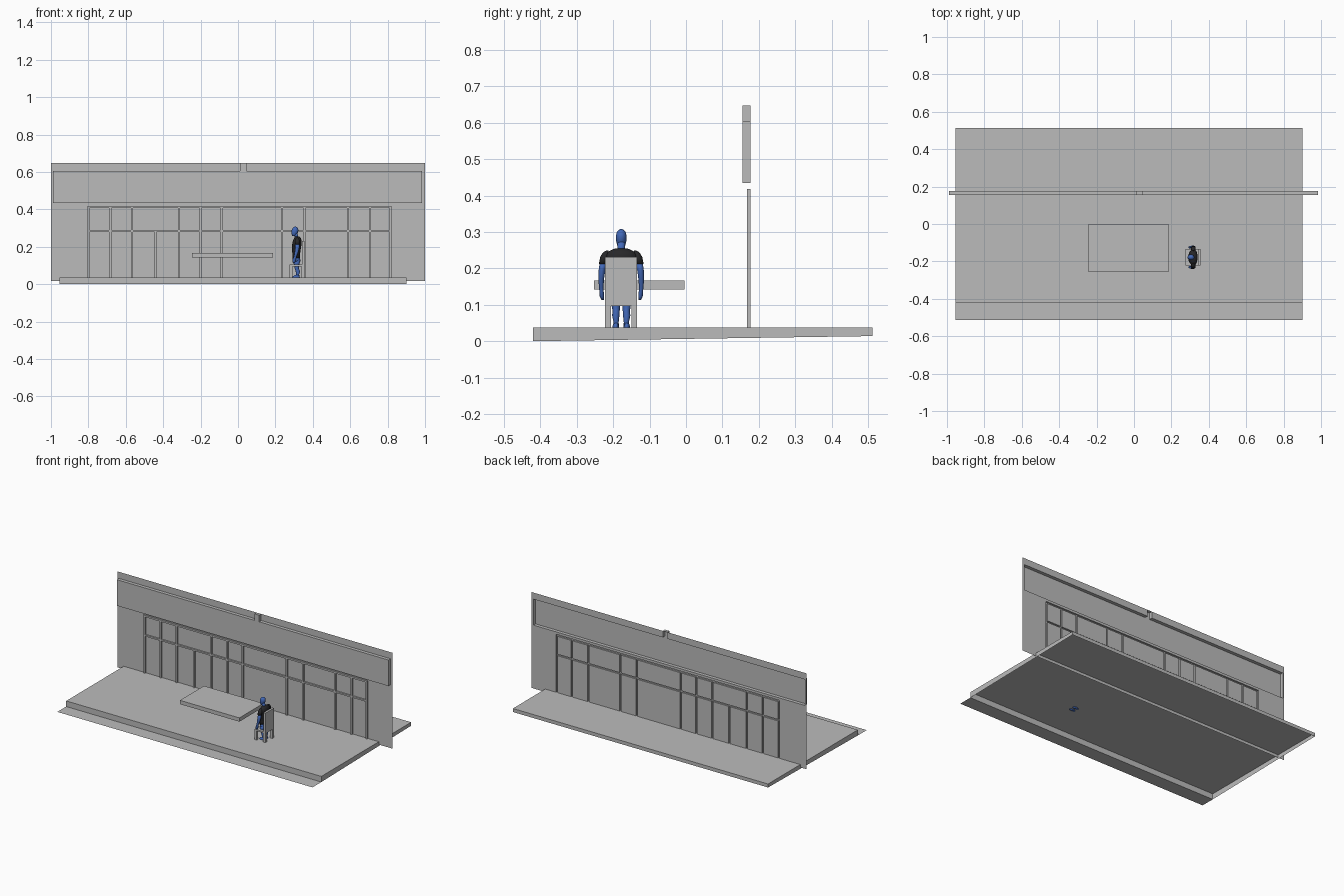
import bpy, bmesh, math


def material(name, rgb):
    m = bpy.data.materials.new(name)
    m.diffuse_color = (*rgb, 1)
    return m


GREY = material("grey", (0.5, 0.5, 0.5))
BLUE = material("blue", (0.055, 0.14, 0.48))
BLACK = material("black", (0.02, 0.02, 0.022))


def finish(bm, name, mat, smooth=False):
    me = bpy.data.meshes.new(name)
    bm.to_mesh(me)
    bm.free()
    me.materials.append(mat)
    ob = bpy.data.objects.new(name, me)
    bpy.context.collection.objects.link(ob)
    if smooth:
        for p in me.polygons:
            p.use_smooth = True
    return ob


def box(name, x0, x1, y0, y1, z0, z1, mat=GREY):
    bm = bmesh.new()
    bmesh.ops.create_cube(bm, size=1)
    for v in bm.verts:
        v.co = (x0 if v.co.x < 0 else x1, y0 if v.co.y < 0 else y1,
                z0 if v.co.z < 0 else z1)
    return finish(bm, name, mat)


def loft(name, rings, mat, n=16):
    """Smooth capped tube through elliptical rings (x, y, z, rx, ry)."""
    bm = bmesh.new()
    loops = [[bm.verts.new((x + rx * math.cos(2 * math.pi * i / n),
                            y + ry * math.sin(2 * math.pi * i / n), z))
              for i in range(n)] for x, y, z, rx, ry in rings]
    for a, b in zip(loops, loops[1:]):
        for i in range(n):
            j = (i + 1) % n
            bm.faces.new((a[i], a[j], b[j], b[i]))
    bm.faces.new(loops[0])
    bm.faces.new(loops[-1])
    bmesh.ops.recalc_face_normals(bm, faces=bm.faces)
    return finish(bm, name, mat, True)


# Facade: one sheet whose bars, sign and top tab are pressed out to the front
WALL_Y, BAR, FLOOR = 0.177, 0.011, 0.037
raised = [(-0.99, 0.985, 0.434, 0.605, 0.022), (0.012, 0.045, 0.605, 0.648, 0.022),
          (-0.805, 0.82, 0.407, 0.418, 0.010), (-0.805, 0.82, 0.280, 0.290, 0.010)]
for x in (-0.80, -0.683, -0.567, -0.315, -0.20, -0.087, 0.235, 0.355, 0.587, 0.705, 0.815):
    raised.append((x - BAR / 2, x + BAR / 2, FLOOR, 0.418, 0.010))
raised.append((-0.44 - BAR / 2, -0.44 + BAR / 2, FLOOR, 0.290, 0.010))
xs = sorted({round(v, 4) for r in raised for v in r[:2]} | {-1.0, 1.0})
zs = sorted({round(v, 4) for r in raised for v in r[2:4]} | {0.018, 0.648})


def depth(i, k):
    if not (0 <= i < len(xs) - 1 and 0 <= k < len(zs) - 1):
        return 0.0
    x, z = (xs[i] + xs[i + 1]) / 2, (zs[k] + zs[k + 1]) / 2
    return max([r[4] for r in raised if r[0] < x < r[1] and r[2] < z < r[3]], default=0.0)


bm = bmesh.new()


def quad(*pts):
    bm.faces.new([bm.verts.new(p) for p in pts])


for i in range(len(xs)):
    for k in range(len(zs)):
        d, dl, db = depth(i, k), depth(i - 1, k), depth(i, k - 1)
        x, z, y = xs[i], zs[k], WALL_Y - d
        if i < len(xs) - 1 and k < len(zs) - 1:
            x1, z1 = xs[i + 1], zs[k + 1]
            quad((x, y, z), (x1, y, z), (x1, y, z1), (x, y, z1))
        if k < len(zs) - 1 and d != dl:
            yl, z1 = WALL_Y - dl, zs[k + 1]
            quad((x, yl, z), (x, y, z), (x, y, z1), (x, yl, z1))
        if i < len(xs) - 1 and d != db:
            yb, x1 = WALL_Y - db, xs[i + 1]
            quad((x, yb, z), (x1, yb, z), (x1, y, z), (x, y, z))
bmesh.ops.remove_doubles(bm, verts=bm.verts, dist=1e-5)
bmesh.ops.dissolve_limit(bm, angle_limit=0.01, verts=bm.verts, edges=bm.edges)
finish(bm, "shop_facade", GREY)

# Floor: shell open below, its lower rim rising to the back
floor = box("floor_shell", -0.955, 0.9, -0.42, 0.512, 0.0, FLOOR)
bm = bmesh.new()
bm.from_mesh(floor.data)
bmesh.ops.delete(bm, geom=[f for f in bm.faces if f.calc_center_median().z < 0.001],
                 context='FACES_ONLY')
for v in bm.verts:
    if v.co.z < 0.01 and v.co.y > 0:
        v.co.z = 0.014
bm.to_mesh(floor.data)
bm.free()

# Flat pavement strip in front of the floor
bm = bmesh.new()
quad((-0.955, -0.512, 0), (0.9, -0.512, 0), (0.9, -0.42, 0), (-0.955, -0.42, 0))
finish(bm, "pavement_strip", GREY)

# Table top
box("table_top", -0.245, 0.187, -0.253, -0.004, 0.142, 0.167)

# Chair
CY = -0.178
box("chair_back", 0.341, 0.355, CY - 0.044, CY + 0.044, 0.096, 0.231)
box("chair_seat", 0.275, 0.355, CY - 0.044, CY + 0.044, 0.096, 0.106)
for side, s in (("left", -1), ("right", 1)):
    ya, yb = sorted((CY + s * 0.044, CY + s * 0.028))
    box("chair_front_leg_" + side, 0.275, 0.291, ya, yb, FLOOR, 0.096)
    box("chair_back_leg_" + side, 0.339, 0.355, ya, yb, FLOOR, 0.096)

# Standing figure, facing -x
loft("figure_shirt", [(0.311, CY, 0.135, 0.020, 0.030), (0.311, CY, 0.155, 0.020, 0.030),
                      (0.312, CY, 0.185, 0.023, 0.035), (0.315, CY, 0.215, 0.025, 0.042),
                      (0.317, CY, 0.235, 0.023, 0.046), (0.318, CY, 0.246, 0.018, 0.036),
                      (0.316, CY, 0.255, 0.011, 0.017)], BLACK, 20)
loft("figure_hips", [(0.314, CY, 0.112, 0.014, 0.024), (0.313, CY, 0.125, 0.021, 0.031),
                     (0.311, CY, 0.145, 0.019, 0.0295)], BLUE, 20)
loft("figure_neck", [(0.315, CY, 0.245, 0.010, 0.011), (0.308, CY, 0.272, 0.010, 0.010)], BLUE)
loft("figure_head", [(0.297, CY, 0.257, 0.007, 0.006), (0.300, CY, 0.263, 0.012, 0.011),
                     (0.303, CY, 0.275, 0.017, 0.014), (0.305, CY, 0.288, 0.018, 0.015),
                     (0.306, CY, 0.299, 0.015, 0.0125), (0.306, CY, 0.305, 0.009, 0.008),
                     (0.306, CY, 0.308, 0.002, 0.002)], BLUE)
for side, s in (("left", -1), ("right", 1)):
    loft("figure_sleeve_" + side,
         [(0.317, CY + s * 0.051, 0.212, 0.0125, 0.0105), (0.317, CY + s * 0.046, 0.232, 0.013, 0.0115),
          (0.317, CY + s * 0.042, 0.244, 0.009, 0.008), (0.317, CY + s * 0.038, 0.249, 0.003, 0.003)], BLACK)
    loft("figure_arm_" + side,
         [(0.298, CY + s * 0.051, 0.113, 0.004, 0.003), (0.299, CY + s * 0.053, 0.122, 0.009, 0.006),
          (0.302, CY + s * 0.054, 0.135, 0.009, 0.006), (0.306, CY + s * 0.055, 0.148, 0.007, 0.006),
          (0.313, CY + s * 0.055, 0.172, 0.010, 0.008), (0.317, CY + s * 0.053, 0.195, 0.011, 0.009),
          (0.317, CY + s * 0.050, 0.216, 0.011, 0.009)], BLUE)
    loft("figure_leg_" + side,
         [(0.319, CY + s * 0.014, 0.037, 0.008, 0.007), (0.319, CY + s * 0.014, 0.052, 0.008, 0.007),
          (0.320, CY + s * 0.015, 0.070, 0.012, 0.010), (0.314, CY + s * 0.014, 0.085, 0.011, 0.010),
          (0.313, CY + s * 0.015, 0.108, 0.015, 0.0135), (0.314, CY + s * 0.015, 0.130, 0.018, 0.015)], BLUE)
    loft("figure_foot_" + side,
         [(0.310, CY + s * 0.015, 0.034, 0.021, 0.009), (0.311, CY + s * 0.015, 0.041, 0.019, 0.009),
          (0.316, CY + s * 0.014, 0.050, 0.011, 0.007)], BLUE)
